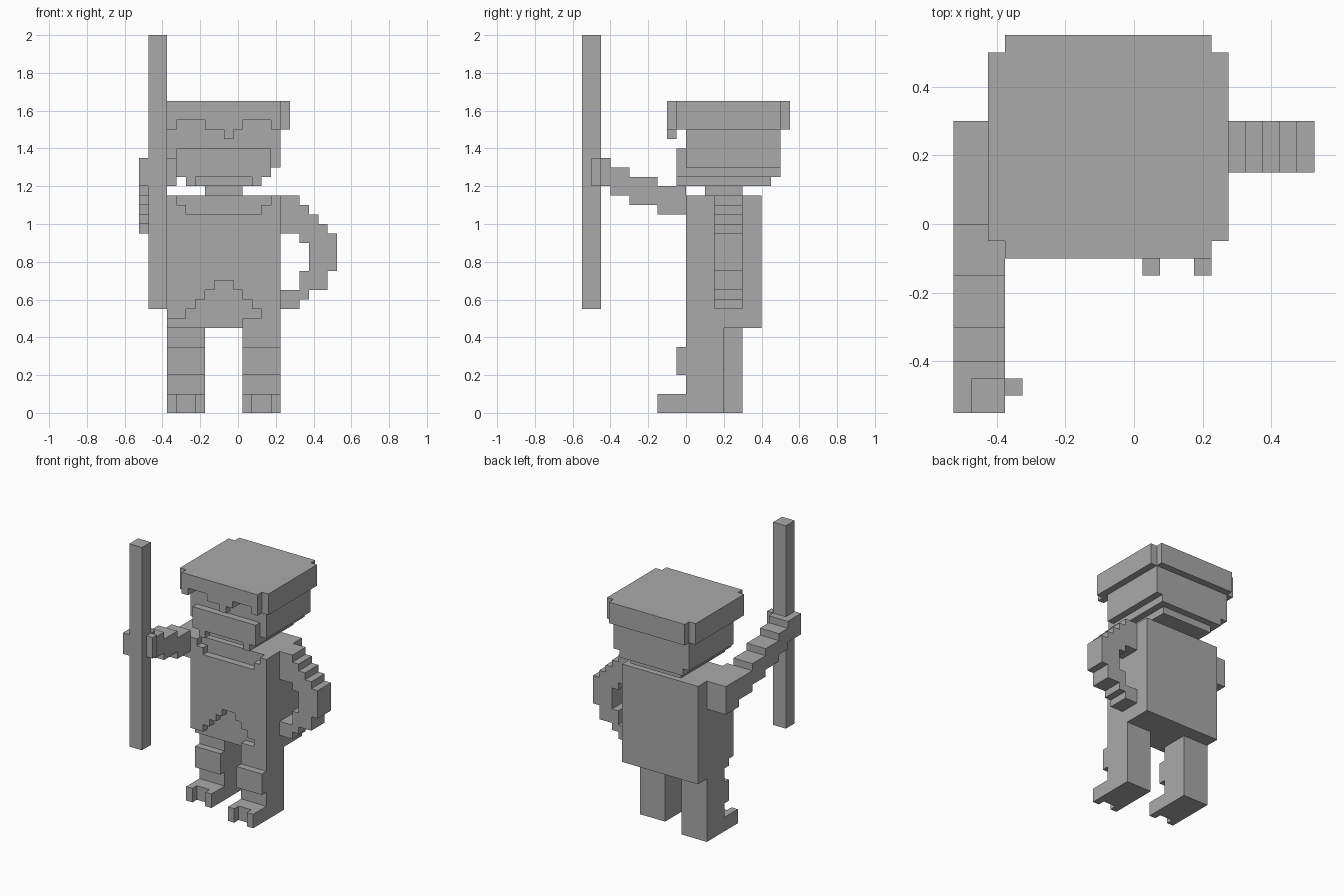
import bpy
import bmesh
from mathutils import Vector

if "Cube" in bpy.data.objects:
    bpy.data.objects.remove(bpy.data.objects["Cube"], do_unlink=True)

UNIT = 0.05      # edge of one block
MIDDLE = 10.5    # block column that lies on x = 0

stone = bpy.data.materials.new("stone grey")
stone.use_nodes = True
grey = (0.4, 0.4, 0.4, 1)
stone.diffuse_color = grey
stone.node_tree.nodes["Principled BSDF"].inputs["Base Color"].default_value = grey


def stepped(name, plane, start, columns, depth):
    """Extrude a stepped outline; columns are (width, low, high) in blocks."""
    lower, upper, along = [], [], start
    for width, low, high in columns:
        for edge in (along, along + width):
            lower.append((edge, low))
            upper.append((edge, high))
        along += width
    outline = []
    for point in lower + upper[::-1]:
        if not outline or outline[-1] != point:
            outline.append(point)

    def place(a, b, d):
        x, y, z = {"xz": (a, d, b), "yz": (d, a, b), "xy": (a, b, d)}[plane]
        return Vector((x - MIDDLE, y, z)) * UNIT

    bm = bmesh.new()
    near = [bm.verts.new(place(a, b, depth[0])) for a, b in outline]
    far = [bm.verts.new(place(a, b, depth[1])) for a, b in outline]
    bm.faces.new(near)
    bm.faces.new(far[::-1])
    for i in range(len(near)):
        bm.faces.new((near[i - 1], near[i], far[i], far[i - 1]))
    bmesh.ops.recalc_face_normals(bm, faces=bm.faces)
    mesh = bpy.data.meshes.new(name)
    bm.to_mesh(mesh)
    bm.free()
    mesh.materials.append(stone)
    part = bpy.data.objects.new(name, mesh)
    bpy.context.collection.objects.link(part)
    return part


def block(name, x, y, z):
    """A plain box from three (low, high) ranges."""
    return stepped(name, "xz", x[0], [(x[1] - x[0], z[0], z[1])], y)


# Legs, the right one standing further back, with knee pads and clawed feet
for side, x, y in (("right", 3, 2), ("left", 11, 0)):
    block(side + "_leg", (x, x + 4), (y, y + 4), (0, 9))
    block(side + "_knee_pad", (x, x + 4), (y - 1, y), (4, 7))
    toe, instep = (1, y - 3, y), (2, y - 2, y)
    stepped(side + "_foot", "xy", x, [toe, instep, toe], (0, 2))

# Torso with a front plate that leaves a collar dip and a stepped arch
block("torso", (3, 15), (1, 8), (9, 23))
stepped("chest_plate", "xz", 3, [
    (1, 10, 23), (1, 10, 22), (1, 11, 21), (1, 12, 21), (1, 13, 21),
    (2, 14, 21), (1, 13, 21), (1, 12, 21), (1, 11, 21),
    (1, 9, 22), (1, 9, 23)], (0, 1))
block("left_hip", (11, 13), (0, 1), (9, 10))

# Left arm bent with the hand on the hip
arm_depth = (3, 6)
stepped("left_upper_arm", "xz", 15, [(2, 19, 23), (1, 18, 22)], arm_depth)
stepped("left_elbow", "xz", 18, [(1, 13, 21), (1, 13, 20), (1, 15, 19)], arm_depth)
stepped("left_forearm", "xz", 15, [(2, 11, 13), (1, 12, 15)], arm_depth)

# Right arm reaching forward in steps, with a hand around the staff
stepped("right_arm", "yz", -9, [
    (1, 24, 27), (2, 23, 26), (3, 22, 25), (3, 21, 24),
    (3, 20, 23), (3, 19, 23)], (0, 3))
grip = (24, 27)
block("right_hand", (0, 1), (-11, -9), grip)
block("right_thumb", (3, 4), (-10, -9), grip)
block("staff", (1, 3), (-11, -9), (11, 40))

# Neck and head narrowing toward the jaw
block("neck", (7, 11), (2, 6), (23, 24))
block("jaw", (5, 13), (0, 9), (24, 25))
block("cheeks", (4, 14), (0, 10), (25, 26))
block("head", (3, 15), (0, 10), (26, 30))
block("muzzle", (4, 14), (-1, 0), (25, 28))
for side, x in (("right", 5), ("left", 12)):
    block(side + "_tusk", (x, x + 1), (-1, 0), (24, 25))

# Hat with notched corners, eye openings in the rim and a nose guard
corner = (1, -1, 10)
eye = (3, 0, 11)
rim_end = (1, -2, 11)
stepped("hat_rim", "xy", 2, [
    corner, rim_end, eye, (4, -2, 11), eye, rim_end, corner], (30, 31))
stepped("hat_crown", "xy", 2, [corner, (12, -2, 11), corner], (31, 33))
block("nose_guard", (9, 10), (-2, -1), (29, 30))
